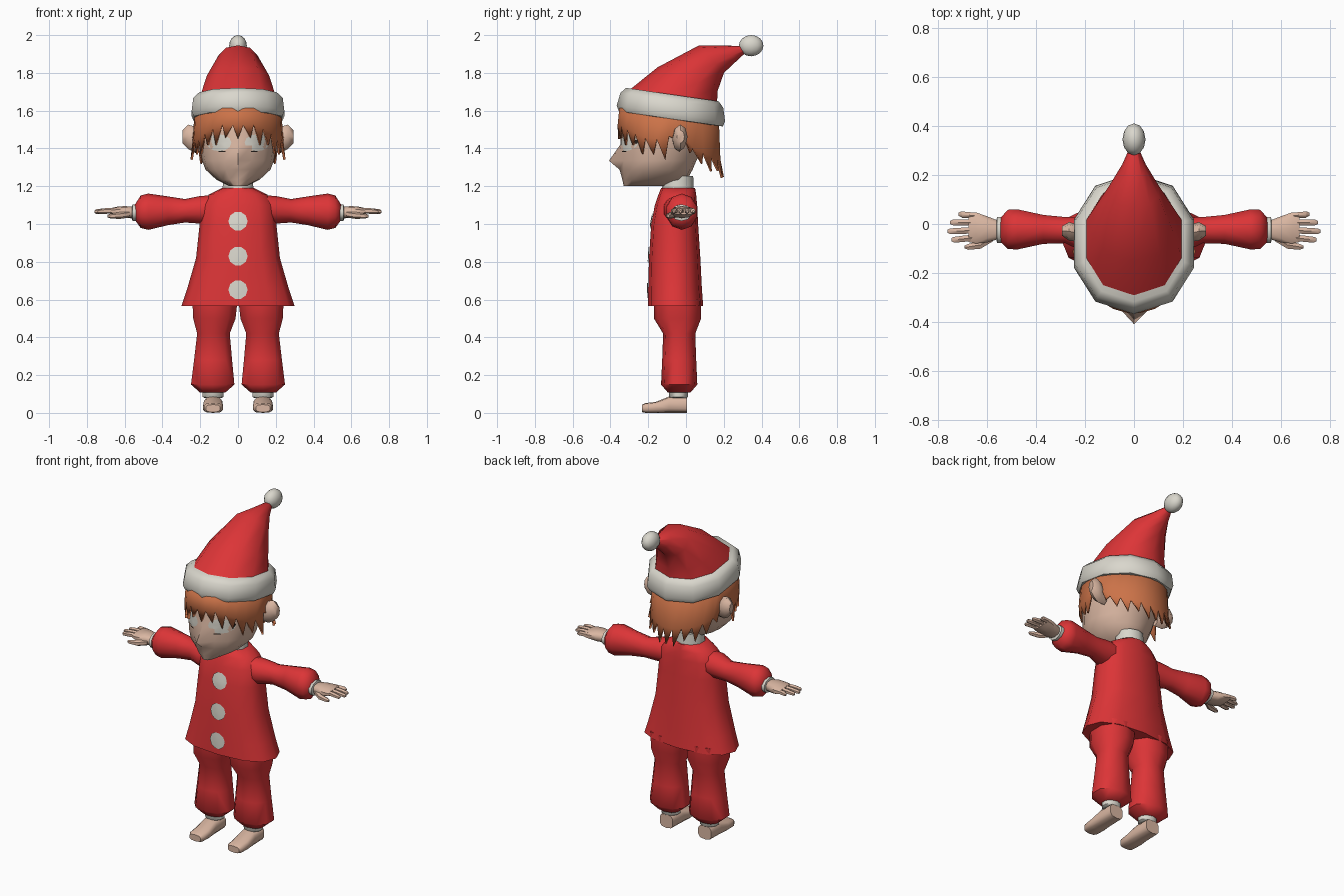
import bpy, bmesh, math
from mathutils import Vector
from mathutils.bvhtree import BVHTree

if "Cube" in bpy.data.objects:
    bpy.data.objects.remove(bpy.data.objects["Cube"])


def material(name, rgb):
    m = bpy.data.materials.new(name)
    m.diffuse_color = (*rgb, 1)
    m.use_nodes = True
    m.node_tree.nodes["Principled BSDF"].inputs["Base Color"].default_value = m.diffuse_color
    return m


RED = material("red cloth", (0.72, 0.035, 0.038))
WHITE = material("off white", (0.70, 0.68, 0.61))
SKIN = material("skin", (0.70, 0.47, 0.36))
HAIR = material("ginger hair", (0.60, 0.17, 0.065))
DARK = material("dark lash", (0.02, 0.015, 0.012))


def make(name, verts, faces, mat, mirror=False, fix=True, angle=50):
    """Mesh object from points and faces, optionally mirrored across x."""
    me = bpy.data.meshes.new(name)
    me.from_pydata([tuple(v) for v in verts], [], faces)
    if fix:
        bm = bmesh.new()
        bm.from_mesh(me)
        bmesh.ops.recalc_face_normals(bm, faces=bm.faces)
        bm.to_mesh(me)
        bm.free()
    me.materials.append(mat)
    ob = bpy.data.objects.new(name, me)
    bpy.context.collection.objects.link(ob)
    bpy.ops.object.select_all(action='DESELECT')
    ob.select_set(True)
    bpy.context.view_layer.objects.active = ob
    bpy.ops.object.shade_smooth_by_angle(angle=math.radians(angle))
    if mirror:
        mod = ob.modifiers.new("mirror", 'MIRROR')
        mod.use_mirror_merge = False
    return ob


def tube(name, rings, mat, axis='z', n=12, power=1.0, mirror=False, tweak=None):
    """Loft of rings (x, y, z, a, b[, tilt]) running along an axis, with end caps."""
    verts = []
    for x, y, z, a, b, *t in rings:
        for i in range(n):
            w = 2 * math.pi * i / n - math.pi / 2
            c, s = math.cos(w), math.sin(w)
            c = math.copysign(abs(c) ** power, c) * a
            s = math.copysign(abs(s) ** power, s) * b
            off = {'z': (c, s, (t[0] if t else 0) * s),
                   'x': (0, c, s), 'y': (c, 0, s)}[axis]
            verts.append(Vector((x, y, z)) + Vector(off))
    faces = [(r * n + i, r * n + (i + 1) % n, (r + 1) * n + (i + 1) % n, (r + 1) * n + i)
             for r in range(len(rings) - 1) for i in range(n)]
    faces += [tuple(range(n)), tuple(range(len(verts) - n, len(verts)))]
    if tweak:
        tweak(verts)
    return make(name, verts, faces, mat, mirror)


def decal(name, target, x, z, rx, rz, mat, lift=0.004, n=12, mirror=False):
    """Thin patch laid on the front of another part."""
    me = target.data
    tree = BVHTree.FromPolygons([v.co.copy() for v in me.vertices],
                                [tuple(p.vertices) for p in me.polygons])
    pts = [(x, z)]
    for k in (0.5, 1):
        pts += [(x + k * rx * math.cos(2 * math.pi * i / n),
                 z + k * rz * math.sin(2 * math.pi * i / n)) for i in range(n)]
    verts = []
    for px, pz in pts:
        hit = tree.ray_cast(Vector((px, -2, pz)), Vector((0, 1, 0)))[0]
        verts.append((px, (hit.y if hit else -0.2) - lift, pz))
    faces = []
    for i in range(n):
        j = (i + 1) % n
        faces += [(0, 1 + i, 1 + j), (1 + i, 1 + n + i, 1 + n + j, 1 + j)]
    return make(name, verts, faces, mat, mirror, fix=False)


# Feet, ankle cuffs and trousers
tube("foot", [(.132, .005, .042, .046, .042), (.132, -.09, .043, .05, .043),
              (.132, -.16, .029, .054, .029), (.132, -.215, .026, .05, .026),
              (.132, -.232, .024, .038, .02)], SKIN, 'y', 10, .65, True)
tube("ankle_cuff", [(.132, -.04, .08, .05, .046), (.132, -.04, .085, .058, .05),
                    (.132, -.04, .125, .058, .05)], WHITE, n=10, mirror=True)
tube("trouser_leg", [(.134, -.036, .108, .07, .06), (.134, -.036, .15, .12, .096),
                     (.132, -.036, .28, .105, .09), (.13, -.036, .42, .09, .085),
                     (.125, -.045, .50, .117, .125), (.122, -.045, .60, .125, .125)],
     RED, n=10, power=.85, mirror=True)

# Jacket body and sleeves
jacket = tube("jacket", [(0, -.055, .565, .30, .146), (0, -.058, .66, .268, .142),
                         (0, -.06, .82, .222, .136), (0, -.06, 1.0, .203, .124),
                         (0, -.053, 1.10, .195, .112), (0, -.046, 1.155, .155, .1),
                         (0, -.042, 1.19, .085, .09)], RED, power=.82)
tube("sleeve", [(.10, -.05, 1.08, .075, .075), (.20, -.045, 1.075, .075, .073),
                (.28, -.025, 1.07, .056, .062), (.37, -.022, 1.07, .062, .076),
                (.475, -.022, 1.065, .086, .096), (.515, -.022, 1.065, .084, .086),
                (.545, -.024, 1.062, .05, .042)], RED, 'x', 10, mirror=True)
for i, z in enumerate((1.015, .83, .652)):
    decal(f"button_{i + 1}", jacket, 0, z, .051, .051, WHITE, .007, 10)

# Wrist cuffs, hands, fingers and thumbs
tube("wrist_cuff", [(.52, -.024, 1.06, .056, .045), (.558, -.024, 1.06, .056, .044),
                    (.562, -.024, 1.06, .04, .03)], WHITE, 'x', 10, mirror=True)
tube("palm", [(.545, -.024, 1.06, .036, .03), (.60, -.022, 1.063, .056, .032),
              (.645, -.016, 1.066, .066, .025), (.675, -.014, 1.067, .062, .016)],
     SKIN, 'x', 10, .8, True)
for name, y, end in (("little", .038, .715), ("ring", .006, .75),
                     ("middle", -.028, .76), ("index", -.061, .745)):
    tube(name + "_finger", [(.65, y * .9, 1.07, .014, .014), (.70, y, 1.069, .015, .015),
                            (end - .01, y * 1.05, 1.066, .013, .012),
                            (end, y * 1.05, 1.065, .007, .006)], SKIN, 'x', 6, mirror=True)
tube("thumb", [(.575, -.055, 1.052, .018, .018), (.625, -.085, 1.045, .018, .018),
               (.675, -.093, 1.042, .014, .013), (.69, -.094, 1.042, .007, .007)],
     SKIN, 'x', 6, mirror=True)

# Collar and head with pointed nose
tube("collar", [(0, -.043, 1.15, .088, .088), (0, -.043, 1.19, .086, .084),
                (0, -.04, 1.255, .08, .078)], WHITE, n=10)


def pull_nose(v):
    v[3 * 16].y = -.408      # front point of the fourth ring
    v[2 * 16].y = -.352


head = tube("head", [(0, -.21, 1.20, .045, .12), (0, -.165, 1.235, .115, .172),
                     (0, -.155, 1.288, .172, .19), (0, -.145, 1.335, .19, .20),
                     (0, -.125, 1.42, .203, .223), (0, -.10, 1.50, .208, .245),
                     (0, -.09, 1.62, .19, .23)], SKIN, n=16, tweak=pull_nose)
tube("ear", [(.185, -.04, 1.435, .03, .05), (.235, -.036, 1.45, .036, .068),
             (.265, -.03, 1.462, .038, .064), (.293, -.028, 1.462, .02, .034)],
     SKIN, 'x', 8, mirror=True)
decal("eye_white", head, .10, 1.43, .065, .045, WHITE, mirror=True)
decal("lower_lash", head, .085, 1.384, .022, .004, DARK, .006, 8, True)
decal("outer_lash", head, .158, 1.435, .006, .012, DARK, .006, 8, True)

# Hair: ring of pointed locks; rows are (degrees from front, tip z, notch z)
FRINGE = [(0, 1.45, 1.52), (20, 1.43, 1.53), (40, 1.40, 1.50), (65, 1.35, 1.45),
          (85, 1.34, 1.45), (102, 1.46, 1.50), (118, 1.31, 1.40),
          (145, 1.27, 1.36), (180, 1.23, 1.34)]


def fringe(deg, col):
    d = abs((deg + 180) % 360 - 180)
    for p, q in zip(FRINGE, FRINGE[1:]):
        if d <= q[0]:
            return p[col] + (q[col] - p[col]) * (d - p[0]) / (q[0] - p[0])
    return FRINGE[-1][col]


def scalp(deg, z, k=1.0):
    a = math.radians(deg)
    return (.238 * k * math.sin(a), -.09 - .274 * k * math.cos(a), z)


verts, faces, LOCKS = [], [], 26
step = 360 / LOCKS
for i in range(LOCKS):
    a = (i - .5) * step
    mid = a + step / 2
    side = 1 if math.sin(math.radians(mid)) > 0 else -1
    lean = 0 if i in (0, LOCKS // 2) else side * step * .2
    flare = .985 if math.cos(math.radians(mid)) > .3 else 1.06
    verts += [scalp(a, 1.63, .96), scalp(a, fringe(a, 2)),
              scalp(mid + lean, fringe(mid, 1) + .02 * (min(i, LOCKS - i) % 2), flare)]
for i in range(LOCKS):
    b, c = 3 * i, 3 * ((i + 1) % LOCKS)
    faces += [(b + 1, c + 1, c, b), (b + 1, b + 2, c + 1)]
hair = make("hair", verts, faces, HAIR, fix=False)
mod = hair.modifiers.new("thickness", 'SOLIDIFY')
mod.thickness, mod.offset = .012, -1

# Hat: brim, drooping cone and bobble
tube("hat_brim", [(0, -.08, 1.555, .22, .25, -.145), (0, -.08, 1.557, .245, .275, -.145),
                  (0, -.08, 1.585, .257, .287, -.145), (0, -.075, 1.655, .248, .272, -.145),
                  (0, -.072, 1.685, .215, .245, -.145)], WHITE, n=10, power=.92)
tube("hat_cone", [(0, -.07, 1.67, .208, .235, -.15), (0, .008, 1.765, .172, .158, -.41),
                  (0, .135, 1.873, .105, .066, -1.1), (0, .23, 1.905, .05, .04, -1.0),
                  (0, .315, 1.93, .015, .012, -1.0)], RED, n=10, power=.92)
bpy.ops.mesh.primitive_uv_sphere_add(segments=12, ring_count=8, radius=1,
                                     location=(0, .345, 1.944))
bobble = bpy.context.object
bobble.name = "hat_bobble"
bobble.scale = (.047, .065, .056)
bobble.data.materials.append(WHITE)
bpy.ops.object.shade_smooth()
